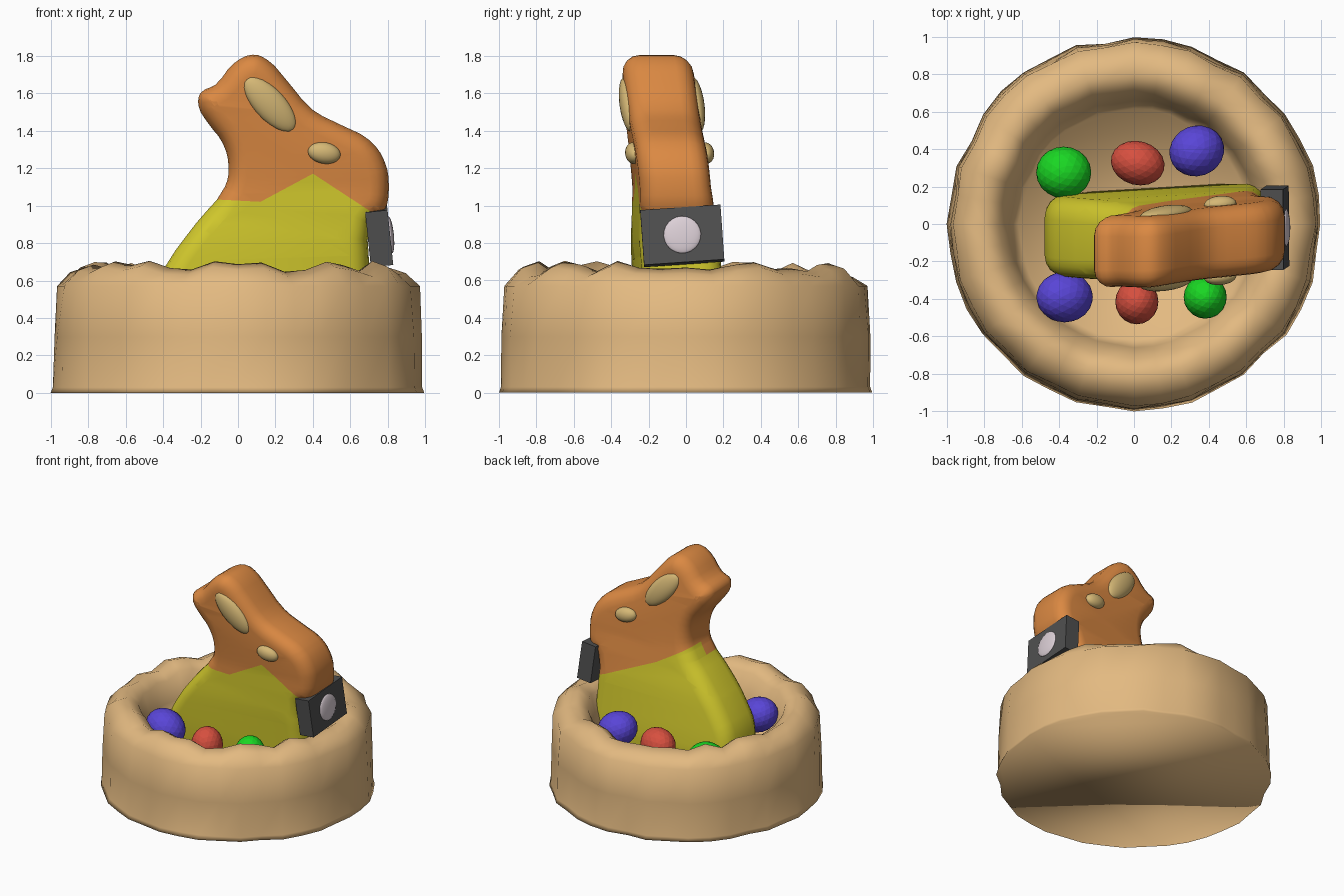
import bpy, bmesh, random
from math import radians, sin, cos, tau
from mathutils import Vector

random.seed(4)
if "Cube" in bpy.data.objects:
    bpy.data.objects.remove(bpy.data.objects["Cube"])


def material(name, r, g, b):
    m = bpy.data.materials.new(name)
    m.use_nodes = True
    m.diffuse_color = (r, g, b, 1)
    bsdf = next(n for n in m.node_tree.nodes if n.type == 'BSDF_PRINCIPLED')
    bsdf.inputs["Base Color"].default_value = (r, g, b, 1)
    bsdf.inputs["Roughness"].default_value = 0.8
    return m


STRAW = material("straw", 0.77, 0.49, 0.22)
ORANGE = material("orange", 0.71, 0.25, 0.055)
YELLOW = material("yellow", 0.65, 0.59, 0.026)
CREAM = material("cream", 0.67, 0.48, 0.18)
BLUE = material("blue", 0.1, 0.06, 0.68)
RED = material("red", 0.68, 0.08, 0.05)
GREEN = material("green", 0.01, 0.68, 0.017)
GREY = material("dark grey", 0.08, 0.08, 0.08)
SILVER = material("pale silver", 0.72, 0.63, 0.68)


def smooth(ob, angle):
    bpy.ops.object.select_all(action='DESELECT')
    ob.select_set(True)
    bpy.context.view_layer.objects.active = ob
    bpy.ops.object.shade_smooth_by_angle(angle=radians(angle))


def from_bmesh(name, bm, *mats):
    bmesh.ops.recalc_face_normals(bm, faces=bm.faces[:])
    me = bpy.data.meshes.new(name)
    bm.to_mesh(me)
    bm.free()
    for m in mats:
        me.materials.append(m)
    ob = bpy.data.objects.new(name, me)
    bpy.context.collection.objects.link(ob)
    return ob


def ellipsoid(name, mat, loc, size, rot=(0, 0, 0)):
    bm = bmesh.new()
    bmesh.ops.create_icosphere(bm, subdivisions=3, radius=1)
    ob = from_bmesh(name, bm, mat)
    ob.location, ob.scale = loc, size
    ob.rotation_mode = 'YXZ'
    ob.rotation_euler = [radians(a) for a in rot]
    return ob


# Nest: uneven lathed bowl, softly shaded all over
def nest():
    profile = [(1.0, 0), (0.99, 0.03), (0.985, 0.3), (0.97, 0.57), (0.895, 0.645),
               (0.805, 0.675), (0.72, 0.62), (0.66, 0.46), (0.62, 0.3)]
    bm = bmesh.new()
    columns, n = [], 40
    for i in range(n):
        a = tau * i / n
        # columns alternate between proud and sunken
        spread = random.uniform(0.995, 1.004) - (i % 2) * random.uniform(0, 0.022)
        lift = random.uniform(-0.03, 0.03)
        column = []
        for r, z in profile:
            r *= spread + random.uniform(-0.005, 0.005)
            if z > 0.6:
                z += lift
            column.append(bm.verts.new((r * cos(a), r * sin(a), z)))
        columns.append(column)
    for i in range(n):
        c, d = columns[i - 1], columns[i]
        for j in range(len(profile) - 1):
            bm.faces.new((c[j], d[j], d[j + 1], c[j + 1]))
    bm.faces.new([c[0] for c in columns])
    bm.faces.new([c[-1] for c in columns])
    smooth(from_bmesh("nest", bm, STRAW), 180)


nest()


# Rabbit: rounded slab from a side outline, slightly leaning and turned
def centre_y(x, z):
    return -0.09 - 0.09 * (z - 1) + 0.06 * x


outline = [(-0.44, 0.3), (-0.465, 0.5), (-0.385, 0.68), (-0.22, 0.91), (-0.07, 1.1),
           (-0.05, 1.2), (-0.08, 1.33), (-0.16, 1.44), (-0.21, 1.53), (-0.2, 1.6),
           (-0.12, 1.645), (-0.02, 1.76), (0.08, 1.805), (0.16, 1.775), (0.25, 1.68),
           (0.4, 1.51), (0.55, 1.43), (0.7, 1.35), (0.78, 1.24), (0.805, 1.1),
           (0.78, 0.97), (0.71, 0.9), (0.7, 0.65), (0.66, 0.3)]
# Colour border on the front and on the back
front_edge = [(-0.07, 1.03), (0.12, 1.02), (0.4, 1.17), (0.69, 0.98)]
back_edge = [(-0.07, 1.13), (0.18, 0.98), (0.72, 0.74)]


def border(edge, x):
    for (x0, z0), (x1, z1) in zip(edge, edge[1:]):
        if x < x1 or x1 == edge[-1][0]:
            return z0 + (z1 - z0) * (x - x0) / (x1 - x0)


def rabbit():
    cu = bpy.data.curves.new("outline", 'CURVE')
    cu.dimensions, cu.fill_mode = '2D', 'BOTH'
    cu.extrude, cu.bevel_depth, cu.offset = 0.09, 0.1, -0.1
    cu.bevel_resolution, cu.resolution_u = 3, 3
    sp = cu.splines.new('BEZIER')
    sp.bezier_points.add(len(outline) - 1)
    for p, (x, z) in zip(sp.bezier_points, outline):
        p.co = (x, z, 0)
        p.handle_left_type = p.handle_right_type = 'AUTO'
    sp.use_cyclic_u = True
    helper = bpy.data.objects.new("outline", cu)
    bpy.context.collection.objects.link(helper)
    deps = bpy.context.evaluated_depsgraph_get()
    me = bpy.data.meshes.new_from_object(helper.evaluated_get(deps))
    bpy.data.objects.remove(helper)
    bm = bmesh.new()
    bm.from_mesh(me)
    bpy.data.meshes.remove(me)
    bmesh.ops.remove_doubles(bm, verts=bm.verts[:], dist=0.0005)
    for v in bm.verts:
        x, z, t = v.co
        v.co = (x, -t, z)

    # cut along the borders so the two colours meet in clean lines
    def cut(co, no):
        bmesh.ops.bisect_plane(bm, geom=bm.verts[:] + bm.edges[:] + bm.faces[:],
                               dist=1e-5, plane_co=co, plane_no=no)

    cut((0, 0, 0), (0, 1, 0))
    for edge in (front_edge, back_edge):
        for (x0, z0), (x1, z1) in zip(edge, edge[1:]):
            cut((x0, 0, z0), (z0 - z1, 0, x1 - x0))
    for f in bm.faces:
        c = f.calc_center_median()
        edge = back_edge if c.y > 0 else front_edge
        f.material_index = int(c.z < border(edge, c.x))
    for v in bm.verts:
        x, y, z = v.co
        y *= 1 + min(0.12, max(0, 0.4 * (1.1 - z)))
        v.co.y = y + centre_y(x, z)
    smooth(from_bmesh("rabbit_body", bm, ORANGE, YELLOW), 35)


rabbit()

# Ear and eye patches on both sides
for side, s in (("right", -1), ("left", 1)):
    for part, x, z, out, size, tilt in (
            ("ear_patch", 0.17, 1.54, 0.182, (0.187, 0.045, 0.083), 47),
            ("eye", 0.46, 1.28, 0.193, (0.088, 0.045, 0.057), 10)):
        y = centre_y(x, z) + s * out
        smooth(ellipsoid(f"{side}_{part}", CREAM, (x, y, z), size, (5, tilt, 4)), 60)

# Eggs
eggs = [("front_blue_egg", BLUE, (-0.37, -0.39, 0.51), (0.155, 0.135, 0.13), (0, 25, 0)),
        ("front_red_egg", RED, (0.015, -0.415, 0.48), (0.115, 0.12, 0.14), (0, 0, 0)),
        ("front_green_egg", GREEN, (0.38, -0.39, 0.495), (0.115, 0.115, 0.14), (0, 0, 0)),
        ("back_green_egg", GREEN, (-0.375, 0.275, 0.4), (0.147, 0.138, 0.135), (0, 0, 0)),
        ("back_red_egg", RED, (0.02, 0.325, 0.44), (0.145, 0.117, 0.125), (0, 0, -15)),
        ("back_blue_egg", BLUE, (0.335, 0.39, 0.505), (0.15, 0.135, 0.13), (0, 20, 20))]
for egg in eggs:
    ellipsoid(*egg)

# Neck tag with a round medallion
bm = bmesh.new()
bmesh.ops.create_cube(bm, size=1)
bmesh.ops.scale(bm, vec=Vector((0.12, 0.43, 0.295)), verts=bm.verts[:])
tag = from_bmesh("neck_tag", bm, GREY)
tag.location = (0.752, -0.02, 0.838)
tag.rotation_euler = (radians(4), radians(-6), 0)
disc = ellipsoid("medallion", SILVER, (0.06, 0, 0), (0.02, 0.1, 0.1))
disc.parent = tag
smooth(disc, 60)
